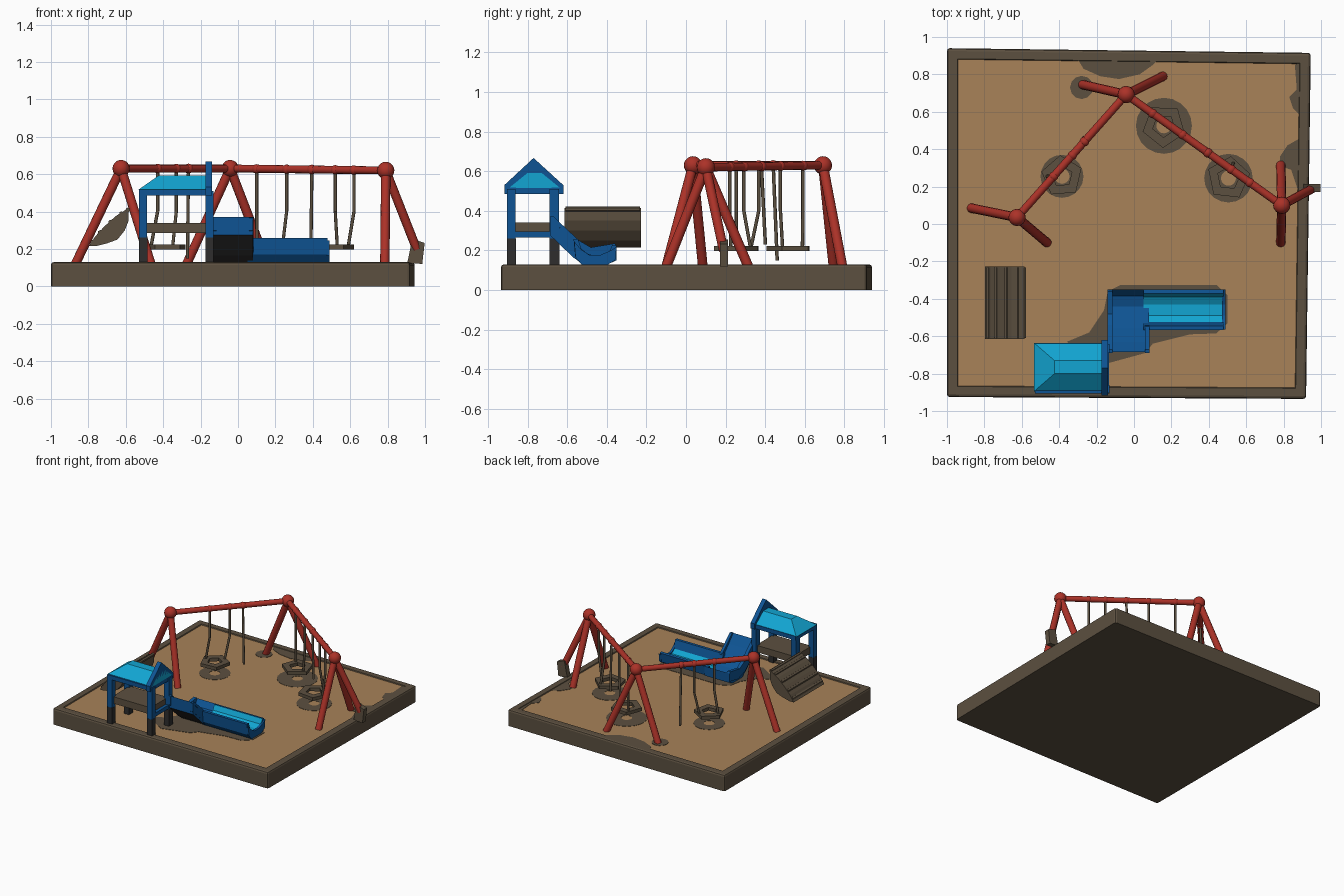
import bpy, bmesh, math
from mathutils import Vector

if "Cube" in bpy.data.objects:
    bpy.data.objects.remove(bpy.data.objects["Cube"])


def mat(name, r, g, b):
    m = bpy.data.materials.new(name)
    lin = [(c / 255 / 12.92 if c < 11 else ((c / 255 + 0.055) / 1.055) ** 2.4) for c in (r, g, b)]
    m.diffuse_color = (*lin, 1)
    m.use_nodes = True
    m.node_tree.nodes["Principled BSDF"].inputs["Base Color"].default_value = m.diffuse_color
    return m


SAND = mat("sand", 168, 130, 88)
BROWN = mat("dark_brown", 92, 80, 64)
RED = mat("brick_red", 172, 50, 40)
BLUE = mat("blue", 14, 84, 148)
CYAN = mat("cyan", 18, 165, 210)
COAL = mat("charcoal", 46, 45, 45)


def finish(name, bm, *mats, smooth=False):
    bmesh.ops.recalc_face_normals(bm, faces=bm.faces)
    me = bpy.data.meshes.new(name)
    bm.to_mesh(me)
    bm.free()
    for m in mats:
        me.materials.append(m)
    ob = bpy.data.objects.new(name, me)
    bpy.context.collection.objects.link(ob)
    if smooth:
        bpy.ops.object.select_all(action='DESELECT')
        bpy.context.view_layer.objects.active = ob
        ob.select_set(True)
        bpy.ops.object.shade_smooth_by_angle(angle=math.radians(50))
    return ob


def prism(name, pts, a, b, axis, *mats, rule=None):
    """Extrude a 2D outline from a to b along the axis."""
    place = {'x': lambda u, v, w: (w, u, v), 'y': lambda u, v, w: (u, w, v),
             'z': lambda u, v, w: (u, v, w)}[axis]
    bm = bmesh.new()
    lo = [bm.verts.new(place(u, v, a)) for u, v in pts]
    hi = [bm.verts.new(place(u, v, b)) for u, v in pts]
    bm.faces.new(lo)
    bm.faces.new(hi)
    n = len(pts)
    for i in range(n):
        j = (i + 1) % n
        bm.faces.new((lo[i], lo[j], hi[j], hi[i]))
    bmesh.ops.recalc_face_normals(bm, faces=bm.faces)
    if rule:
        for f in bm.faces:
            f.material_index = rule(f)
    return finish(name, bm, *mats)


def box(name, x0, x1, y0, y1, z0, z1, m):
    return prism(name, [(x0, y0), (x1, y0), (x1, y1), (x0, y1)], z0, z1, 'z', m)


def rod(name, a, b, r, m, sides=12):
    a, b = Vector(a), Vector(b)
    d = b - a
    bm = bmesh.new()
    bmesh.ops.create_cone(bm, cap_ends=True, segments=sides, radius1=r, radius2=r, depth=d.length)
    ob = finish(name, bm, m, smooth=True)
    ob.location = (a + b) / 2
    ob.rotation_mode = 'QUATERNION'
    ob.rotation_quaternion = d.to_track_quat('Z', 'Y')


def ball(name, p, r, m):
    bm = bmesh.new()
    bmesh.ops.create_uvsphere(bm, u_segments=16, v_segments=10, radius=r)
    finish(name, bm, m, smooth=True).location = p


def patch(name, pts):
    prism(name, pts, 0.115, 0.1255, 'z', BROWN)


# sandbox: slab with raised rim and sunken sand
bm = bmesh.new()
outline = [(-1, -0.925), (0.92, -0.935), (0.945, 0.915), (-1, 0.94)]
lo = [bm.verts.new((x, y, 0)) for x, y in outline]
hi = [bm.verts.new((x, y, 0.13)) for x, y in outline]
bm.faces.new(lo)
top = bm.faces.new(hi)
for i in range(4):
    j = (i + 1) % 4
    bm.faces.new((lo[i], lo[j], hi[j], hi[i]))
bmesh.ops.recalc_face_normals(bm, faces=bm.faces)
edges = [e for e in bm.edges if max(v.co.z for v in e.verts) > 0.1]
bmesh.ops.bevel(bm, geom=edges, offset=0.015, segments=2, profile=0.5, affect='EDGES')
top = max(bm.faces, key=lambda f: f.calc_center_median().z + f.calc_area())
bmesh.ops.inset_region(bm, faces=[top], thickness=0.058)
bmesh.ops.inset_region(bm, faces=[top], thickness=0.005, depth=-0.007)
top.material_index = 1
finish("sandbox_base", bm, BROWN, SAND)

# dark worn patches on the sand
patch("patch_slide", [(-.36, -.63), (-.24, -.58), (-.16, -.46), (-.14, -.36), (-.07, -.325), (.44, -.325),
                      (.5, -.38), (.5, -.53), (.44, -.585), (.3, -.59), (.1, -.64), (.06, -.69), (-.16, -.75)])
patch("patch_back_rim", [(-.3, .88), (-.27, .83), (-.18, .79), (-.08, .775), (.03, .8), (.1, .85), (.13, .88)])
patch("patch_right_rim", [(.89, .46), (.82, .42), (.78, .36), (.78, .31), (.84, .29), (.87, .2), (.89, .15)])
patch("patch_corner", [(.89, .87), (.86, .85), (.87, .72), (.83, .68), (.85, .62), (.89, .58)])
patch("patch_leg", [(-.28 + .062 * math.cos(k * .524), .73 + .062 * math.sin(k * .524)) for k in range(12)])

# swing frame: hubs, beams, splayed legs
A, B, C = Vector((-.625, .035, .63)), Vector((-.042, .692, .63)), Vector((.79, .10, .62))
for n, p in zip("abc", (A, B, C)):
    ball("frame_hub_" + n, p, 0.046, RED)
rod("beam_left", A, B, 0.021, RED)
rod("beam_right", B, C, 0.021, RED)
feet = [(A, -.87, .085), (A, -.465, -.10), (B, -.275, .745), (B, .155, .79), (C, .785, .315), (C, .785, -.10)]
for i, (hub, x, y) in enumerate(feet):
    rod(f"frame_leg_{i}", hub, (x, y, .118), 0.025, RED)
rod("frame_leg_outer", C, (.955, .19, .2), 0.024, RED)

# small panel at the outer leg
pan = [(.932, .255), (.998, .232), (.985, .12), (.905, .125)]
prism("outer_panel", pan, .172, .213, 'y', BROWN)


# swings: five-sided ring seats on thin hangers
def ring(name, c, seg, major, minor, zs, m, rot):
    bm = bmesh.new()
    loops = []
    for i in range(seg):
        t = 2 * math.pi * i / seg + rot
        loop = []
        for k in range(4):
            q = math.pi / 4 + k * math.pi / 2
            r = major + minor * math.cos(q) * 1.41
            loop.append(bm.verts.new((c[0] + r * math.cos(t), c[1] + r * math.sin(t),
                                      c[2] + zs * math.sin(q) * 1.41)))
        loops.append(loop)
    for i in range(seg):
        p, q = loops[i], loops[(i + 1) % seg]
        for k in range(4):
            bm.faces.new((p[k], q[k], q[(k + 1) % 4], p[(k + 1) % 4]))
    finish(name, bm, m)


def on_beam(p, q, x):
    return p.lerp(q, (x - p.x) / (q.x - p.x))


swings = [("left", A, B, (-.385, .255), (-.43, -.33), .085, .115, .4),
          ("middle", B, C, (.16, .525), (.10, .26), .09, .15, .9),
          ("right", B, C, (.505, .245), (.52, .62), .09, .13, .2)]
for n, p, q, c, xs, major, shade, rot in swings:
    ring(f"swing_seat_{n}", (*c, .21), 5, major, .028, .013, BROWN, rot)
    mid = (.04 + shade) / 2
    ring(f"patch_swing_{n}", (*c, .12), 20, mid, shade - mid, .005, BROWN, 0)
    for i, x in enumerate(xs):
        t = on_beam(p, q, x)
        d = Vector((t.x - c[0], t.y - c[1], 0)).normalized() * major * .95
        bend = Vector((t.x, t.y, .40))
        rod(f"hanger_{n}_{i}", t, bend, .009, BROWN, 8)
        rod(f"hanger_low_{n}_{i}", bend, (c[0] + d.x, c[1] + d.y, .21), .009, BROWN, 8)
        ball(f"collar_{n}_{i}", t, .025, RED)

# loose hangers
for n, p, q, x, z in (("left", A, B, -.265, .15), ("right", B, C, .395, .23)):
    t = on_beam(p, q, x)
    rod(f"loose_hanger_{n}", t, (t.x - .005, t.y + .02, z), .009, BROWN, 8)
    ball(f"loose_collar_{n}", t, .026, RED)

# curved climbing panel with ribs along y
front_edge = [(-.797, .215), (-.765, .265), (-.715, .32), (-.655, .375), (-.60, .41), (-.585, .415)]
back_edge = [(-.585, .35), (-.605, .30), (-.645, .25), (-.70, .23), (-.76, .215)]
prism("climbing_panel", front_edge + back_edge, -.615, -.228, 'y', BROWN)
for i in range(5):
    u, v = front_edge[i], front_edge[i + 1]
    rod(f"panel_rib_{i}", ((u[0] + v[0]) / 2 + .004, -.61, (u[1] + v[1]) / 2 - .004),
        ((u[0] + v[0]) / 2 + .004, -.233, (u[1] + v[1]) / 2 - .004), .013, BROWN, 6)

# tower posts: charcoal below, blue above
for i, (x0, x1) in enumerate(((-.53, -.485), (-.175, -.13))):
    for j, (y0, y1) in enumerate(((-.905, -.86), (-.69, -.64))):
        box(f"post_foot_{i}{j}", x0, x1, y0, y1, .11, .26, COAL)
        box(f"post_{i}{j}", x0 + .001, x1 - .001, y0 + .001, y1 - .001, .26, .51, BLUE)

# tower platform and rails
box("platform", -.50, -.16, -.88, -.66, .285, .34, BROWN)
box("platform_rail", -.17, -.135, -.87, -.68, .265, .295, BLUE)
for n, y in (("front", -.905), ("back", -.68)):
    box("eave_rail_" + n, -.53, -.14, y, y + .045, .485, .518, BLUE)
box("eave_rail_left", -.53, -.49, -.90, -.64, .485, .518, BLUE)

# hipped roof and gable end
bm = bmesh.new()
lo = [bm.verts.new(p) for p in ((-.535, -.895, .515), (-.14, -.895, .515), (-.14, -.635, .515), (-.535, -.635, .515))]
hi = [bm.verts.new(p) for p in ((-.425, -.80, .592), (-.14, -.80, .592), (-.14, -.73, .592), (-.425, -.73, .592))]
bm.faces.new(lo)
bm.faces.new(hi)
for i in range(4):
    j = (i + 1) % 4
    bm.faces.new((lo[i], lo[j], hi[j], hi[i]))
finish("roof", bm, CYAN)
prism("gable_end", [(-.918, .485), (-.62, .485), (-.62, .53), (-.77, .667), (-.918, .53)], -.175, -.14, 'x', BLUE)

# slide, banked upper part with side rims
upper = [(-.685, .37), (-.63, .305), (-.56, .235), (-.50, .185), (-.44, .165), (-.385, .18), (-.35, .225),
         (-.35, .15), (-.40, .128), (-.52, .128), (-.57, .165), (-.685, .275)]
prism("slide_upper", upper, -.135, .08, 'x', BLUE, COAL,
      rule=lambda f: 1 if f.normal.z < -.3 and f.calc_center_median().z < .24 else 0)
rim = [(-.69, .37), (-.67, .372), (-.61, .315), (-.54, .25), (-.48, .215), (-.36, .235), (-.35, .22), (-.35, .16),
       (-.46, .14), (-.55, .17), (-.69, .30)]
prism("slide_rim_left", rim, -.142, -.115, 'x', BLUE)
prism("slide_rim_right", [p for p in rim if p[0] < -.53] + [(-.53, .20)], .06, .082, 'x', BLUE)

# slide, lower trough with cyan bed
trough = [(-.568, .258), (-.56, .17), (-.525, .128), (-.40, .128), (-.36, .15), (-.35, .225),
          (-.372, .228), (-.39, .19), (-.43, .168), (-.49, .168), (-.525, .195), (-.545, .258)]
prism("slide_trough", trough, .05, .478, 'x', BLUE, CYAN,
      rule=lambda f: 1 if f.normal.z > .3 and f.calc_center_median().z < .22 else 0)
lip = [(-.565, .245), (-.558, .165), (-.525, .126), (-.40, .126), (-.358, .15), (-.35, .218),
       (-.38, .20), (-.43, .178), (-.49, .178), (-.53, .205)]
prism("slide_lip", lip, .47, .488, 'x', BLUE)
